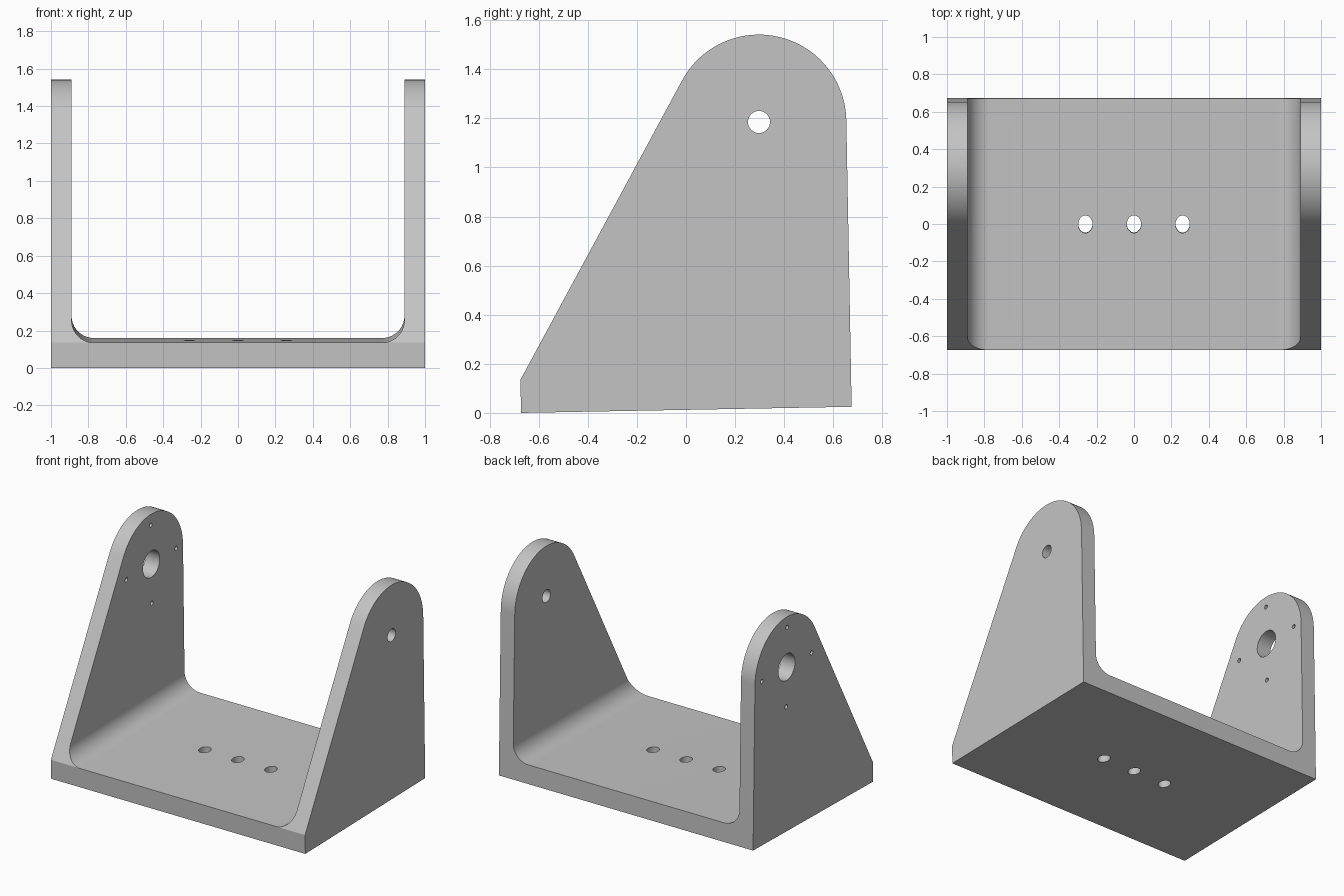
import bpy, bmesh, math
from mathutils import Matrix, Vector

if "Cube" in bpy.data.objects:
    bpy.data.objects.remove(bpy.data.objects["Cube"])

DEPTH, FLOOR, INNER, FILLET = 1.347, 0.135, 0.89, 0.12
PIVOT_Y, PIVOT_Z = 0.991, 1.167
RADIUS = DEPTH - PIVOT_Y

grey = bpy.data.materials.new("plain grey")
grey.use_nodes = True
colour = (0.55, 0.55, 0.55, 1)
grey.diffuse_color = colour
grey.node_tree.nodes["Principled BSDF"].inputs["Base Color"].default_value = colour


def prism(name, points, extrude):
    """Extrude a closed 3D outline into a solid."""
    bm = bmesh.new()
    face = bm.faces.new([bm.verts.new(p) for p in points])
    moved = bmesh.ops.extrude_face_region(bm, geom=[face])["geom"]
    bmesh.ops.translate(bm, vec=extrude,
                        verts=[v for v in moved if isinstance(v, bmesh.types.BMVert)])
    bmesh.ops.recalc_face_normals(bm, faces=bm.faces)
    mesh = bpy.data.meshes.new(name)
    bm.to_mesh(mesh)
    bm.free()
    obj = bpy.data.objects.new(name, mesh)
    bpy.context.collection.objects.link(obj)
    mesh.materials.append(grey)
    return obj


def arc(cx, cy, rx, ry, start, end, n):
    angles = [start + (end - start) * i / n for i in range(n + 1)]
    return [(cx + rx * math.cos(a), cy + ry * math.sin(a)) for a in angles]


def ring(cx, cy, rx, ry, n=32):
    return arc(cx, cy, rx, ry, 0, math.tau, n)[:-1]


# Side outline: short front edge, tangent slope, rounded top, upright back
dy, dz = -PIVOT_Y, FLOOR - PIVOT_Z
tangent = math.atan2(dz, dy) % math.tau - math.acos(RADIUS / math.hypot(dy, dz))
outline = [(0, 0), (DEPTH, 0)]
outline += arc(PIVOT_Y, PIVOT_Z, RADIUS, RADIUS, 0, tangent, 40)
outline += [(0, FLOOR)]
bracket = prism("bracket", [(-1, y, z) for y, z in outline], (2, 0, 0))

# Space between the arms, with rounded lower corners
c = INNER - FILLET
channel = arc(-c, FLOOR + FILLET, FILLET, FILLET, math.pi, 1.5 * math.pi, 16)
channel += arc(c, FLOOR + FILLET, FILLET, FILLET, 1.5 * math.pi, math.tau, 16)
channel += [(INNER, 2), (-INNER, 2)]
cutters = [prism("channel_cutter", [(x, -0.5, z) for x, z in channel], (0, 2.5, 0))]


# Holes through the arms: small on the left, large with four screw holes on the right
def arm_hole(name, x, y, z, r):
    cutters.append(prism(name, [(x, a, b) for a, b in ring(y, z, r, r)], (0.4, 0, 0)))


arm_hole("left_pivot_cutter", 0.8, PIVOT_Y, PIVOT_Z, 0.045)
arm_hole("right_pivot_cutter", -1.2, PIVOT_Y, PIVOT_Z, 0.094)
for y, z in ring(PIVOT_Y, PIVOT_Z, 0.28, 0.28, 4):
    arm_hole("right_screw_cutter", -1.2, y, z, 0.015)

# Three oval holes through the base
for x in (-0.26, 0, 0.26):
    oval = ring(x, DEPTH / 2, 0.038, 0.047)
    cutters.append(prism("base_hole_cutter", [(a, b, -0.2) for a, b in oval], (0, 0, 0.6)))

for cutter in cutters:
    cut = bracket.modifiers.new(cutter.name, "BOOLEAN")
    cut.operation, cut.solver, cut.object = "DIFFERENCE", "EXACT", cutter
    cutter.hide_render = True

# Bake the cuts, then lean the whole part back by a degree
graph = bpy.context.evaluated_depsgraph_get()
mesh = bpy.data.meshes.new_from_object(bracket.evaluated_get(graph))
bracket.modifiers.clear()
bracket.data = mesh
for cutter in cutters:
    bpy.data.objects.remove(cutter)
mesh.transform(Matrix.Translation(Vector((0, -0.672, 0))) @ Matrix.Rotation(math.radians(1.06), 4, "X"))

bpy.ops.object.select_all(action="DESELECT")
bracket.select_set(True)
bpy.context.view_layer.objects.active = bracket
bpy.ops.object.shade_smooth_by_angle(angle=math.radians(20))
